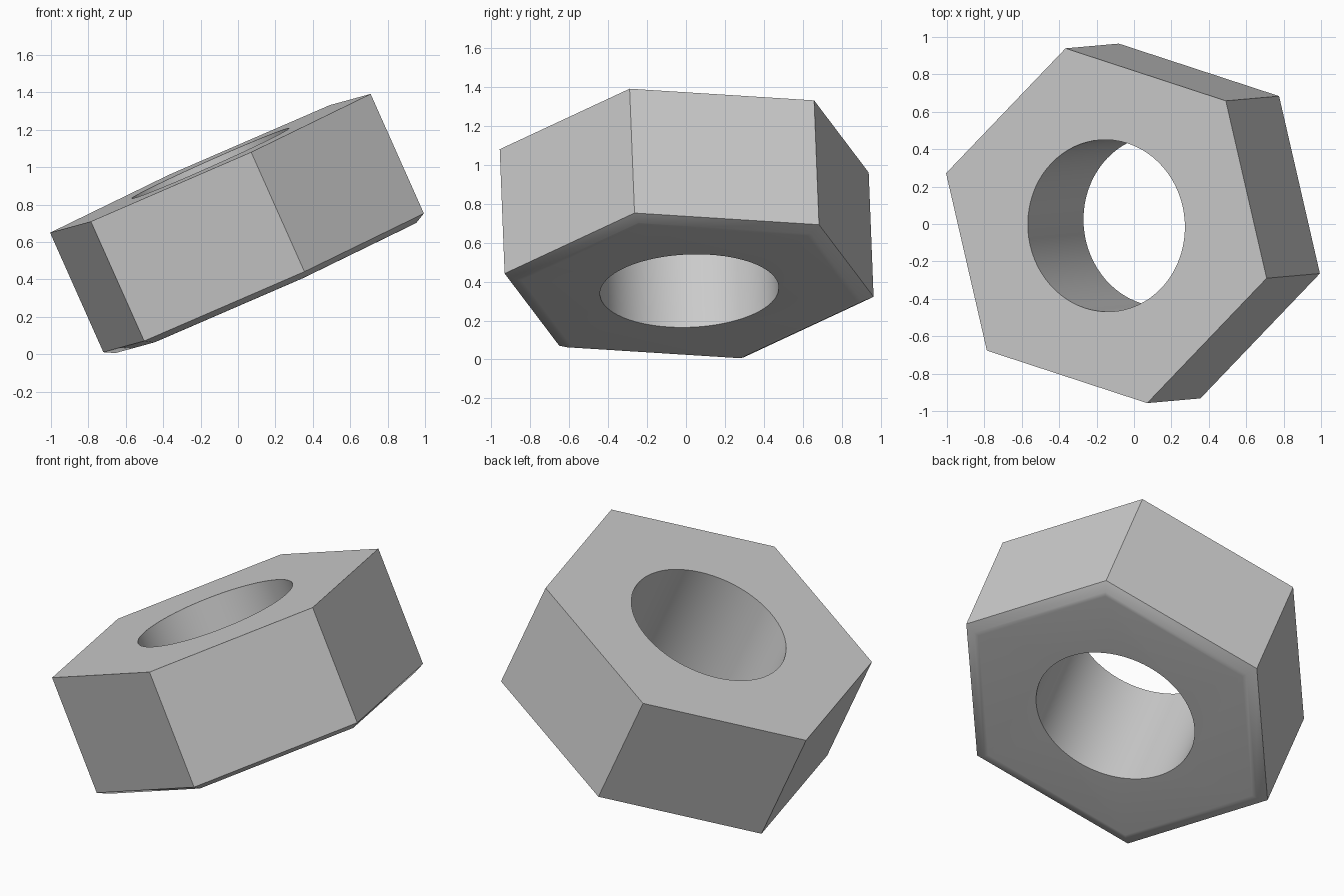
import bpy
import bmesh
from math import cos, sin, pi, radians
from mathutils import Matrix, Vector

cube = bpy.data.objects.get("Cube")
if cube:
    bpy.data.objects.remove(cube, do_unlink=True)

SIDES, PER_SIDE = 6, 12
HEIGHT, RADIUS, HOLE, CHAMFER = 0.70, 0.975, 0.46, 0.032

steel = bpy.data.materials.new("grey steel")
steel.use_nodes = True
colour = (0.6, 0.6, 0.6, 1)
steel.diffuse_color = colour
steel.node_tree.nodes["Principled BSDF"].inputs["Base Color"].default_value = colour

bm = bmesh.new()


def ring(count, radius, z):
    return [bm.verts.new((radius * cos(2 * pi * i / count), radius * sin(2 * pi * i / count), z))
            for i in range(count)]


def bridge(a, b):
    for i in range(len(a)):
        j = (i + 1) % len(a)
        bm.faces.new((a[i], a[j], b[j], b[i]))


def cap(outer, inner):
    # one flat face per side, running from the hexagon in to the hole
    for i in range(SIDES):
        arc = [inner[(i * PER_SIDE + k) % len(inner)] for k in range(PER_SIDE + 1)]
        bm.faces.new([outer[(i + 1) % SIDES], outer[i]] + arc)


# Outer walls, chamfered underside rim and narrow rounding ring
outer = [ring(SIDES, r, z) for r, z in (
    (RADIUS, HEIGHT), (RADIUS, 0), (0.915, -0.030), (0.885, -CHAMFER))]
for upper, lower in zip(outer, outer[1:]):
    bridge(upper, lower)

# Bore and both end faces
bore_top = ring(SIDES * PER_SIDE, HOLE, HEIGHT)
bore_bottom = ring(SIDES * PER_SIDE, HOLE, -CHAMFER)
bridge(bore_top, bore_bottom)
cap(outer[0], bore_top)
cap(outer[-1], bore_bottom)

bmesh.ops.recalc_face_normals(bm, faces=bm.faces)
mesh = bpy.data.meshes.new("hex_nut")
bm.to_mesh(mesh)
bm.free()
mesh.materials.append(steel)
nut = bpy.data.objects.new("hex_nut", mesh)
bpy.context.collection.objects.link(nut)

# Tilt the nut: its axis leans to -x, one corner points up and to +x
axis = Vector((-0.407, -0.036, 0.913)).normalized()
corner = Vector((0.857, -0.281, 0.373))
corner = (corner - axis * corner.dot(axis)).normalized()
side = axis.cross(corner)
nut.matrix_world = (Matrix.Translation((0.137, 0.016, 0.382))
                    @ Matrix((corner, side, axis)).transposed().to_4x4())

bpy.context.view_layer.objects.active = nut
nut.select_set(True)
bpy.ops.object.shade_smooth_by_angle(angle=radians(35))
